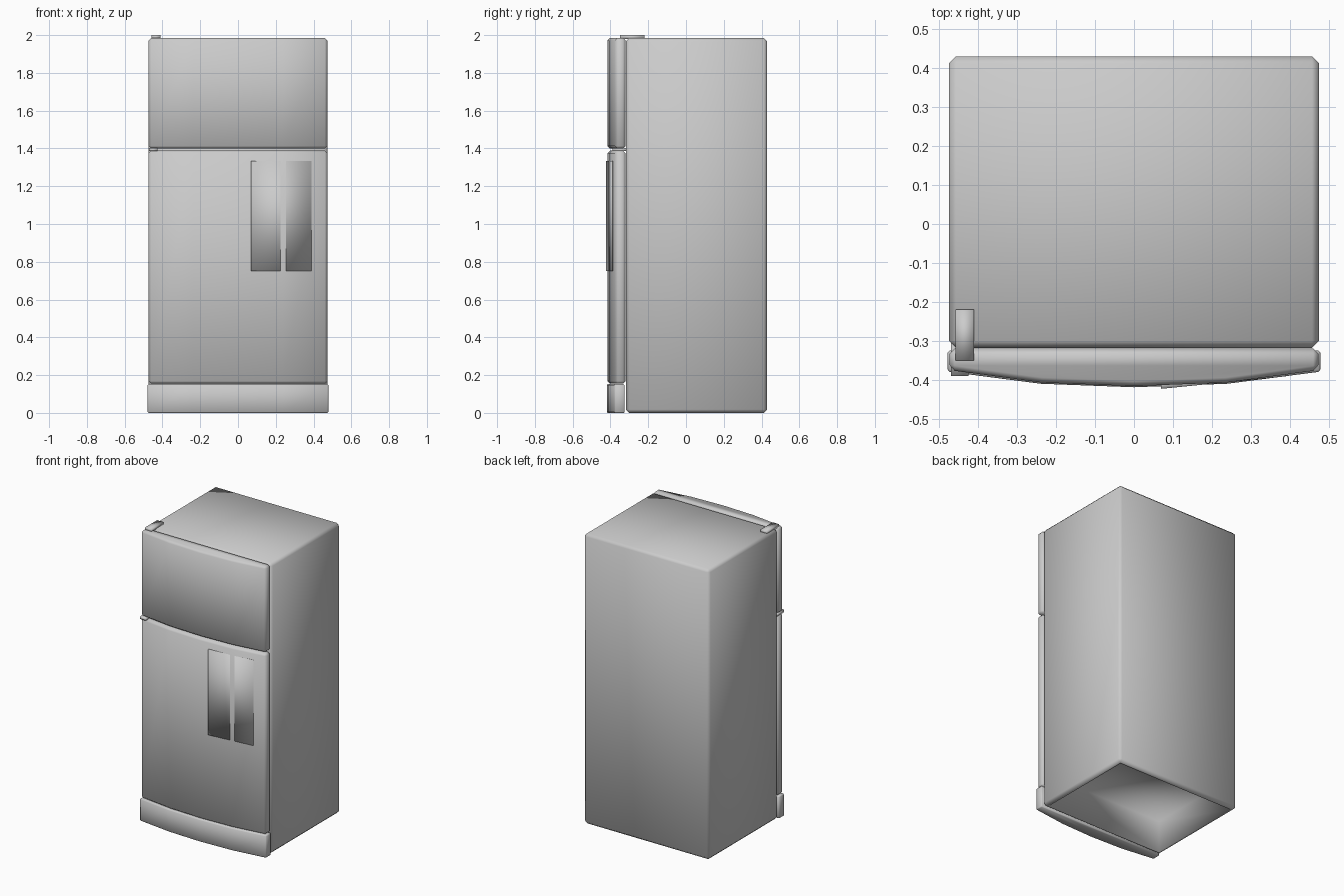
import bpy, bmesh
from mathutils import Vector

cube = bpy.data.objects.get("Cube")
if cube:
    bpy.data.objects.remove(cube, do_unlink=True)

grey = bpy.data.materials.new("appliance_grey")
grey.use_nodes = True
colour = (0.6, 0.6, 0.6, 1)
grey.diffuse_color = colour
grey.node_tree.nodes["Principled BSDF"].inputs["Base Color"].default_value = colour


def finish(name, bm, smooth=True):
    """Turn a bmesh into a grey object."""
    bmesh.ops.recalc_face_normals(bm, faces=bm.faces)
    for f in bm.faces:
        f.smooth = smooth
    mesh = bpy.data.meshes.new(name)
    bm.to_mesh(mesh)
    bm.free()
    mesh.materials.append(grey)
    obj = bpy.data.objects.new(name, mesh)
    bpy.context.collection.objects.link(obj)
    return obj


def prism(outline, z0, z1):
    """Extrude an x-y outline from z0 up to z1."""
    bm = bmesh.new()
    base = bm.faces.new([bm.verts.new((x, y, z0)) for x, y in outline])
    top = bmesh.ops.extrude_face_region(bm, geom=[base], use_keep_orig=True)
    verts = [v for v in top["geom"] if isinstance(v, bmesh.types.BMVert)]
    bmesh.ops.translate(bm, verts=verts, vec=(0, 0, z1 - z0))
    bmesh.ops.recalc_face_normals(bm, faces=bm.faces)
    return bm


def chamfer(bm, width, segments=1):
    """Bevel every edge sharper than the gentle bow of the doors."""
    edges = [e for e in bm.edges if e.calc_face_angle(0) > 0.6]
    bmesh.ops.bevel(bm, geom=edges, offset=width, segments=segments,
                    profile=0.5, affect='EDGES')


def rect(x0, x1, y0, y1):
    return [(x0, y0), (x1, y0), (x1, y1), (x0, y1)]


def bowed(half, side, mid, front, back=-0.32):
    """Door outline with a shallow bowed front."""
    return [(-half, back), (-half, side), (-half / 2, mid), (0, front),
            (half / 2, mid), (half, side), (half, back)]


# Cabinet, hollowed out underneath
bm = prism(rect(-0.475, 0.475, -0.318, 0.43), 0.0, 1.985)
chamfer(bm, 0.018)
bm.normal_update()
floor = min(bm.faces, key=lambda f: f.calc_center_median().z)
bmesh.ops.inset_individual(bm, faces=[floor], thickness=0.015)
pocket = bmesh.ops.extrude_discrete_faces(bm, faces=[floor])["faces"][0]
bmesh.ops.translate(bm, verts=pocket.verts, vec=(0, 0, 0.22))
finish("cabinet", bm)

# Freezer and fridge doors
for name, z0, z1 in (("freezer_door", 1.4, 1.985), ("fridge_door", 0.155, 1.388)):
    bm = prism(bowed(0.473, -0.375, -0.407, -0.416), z0, z1)
    chamfer(bm, 0.013)
    finish(name, bm)

# Kick plate below the doors
bm = prism(bowed(0.478, -0.379, -0.41, -0.419, -0.325), 0.0, 0.152)
chamfer(bm, 0.005)
finish("kick_plate", bm)

# Dispenser panel, set along the bow of the door
panel = [(0.07, -0.423), (0.39, -0.391), (0.388, -0.376), (0.068, -0.408)]
finish("dispenser_panel", prism(panel, 0.75, 1.333))

# Hinges
finish("top_hinge", prism(rect(-0.458, -0.41, -0.35, -0.22), 1.98, 2.0))
finish("middle_hinge", prism(rect(-0.47, -0.425, -0.39, -0.3), 1.386, 1.402))
